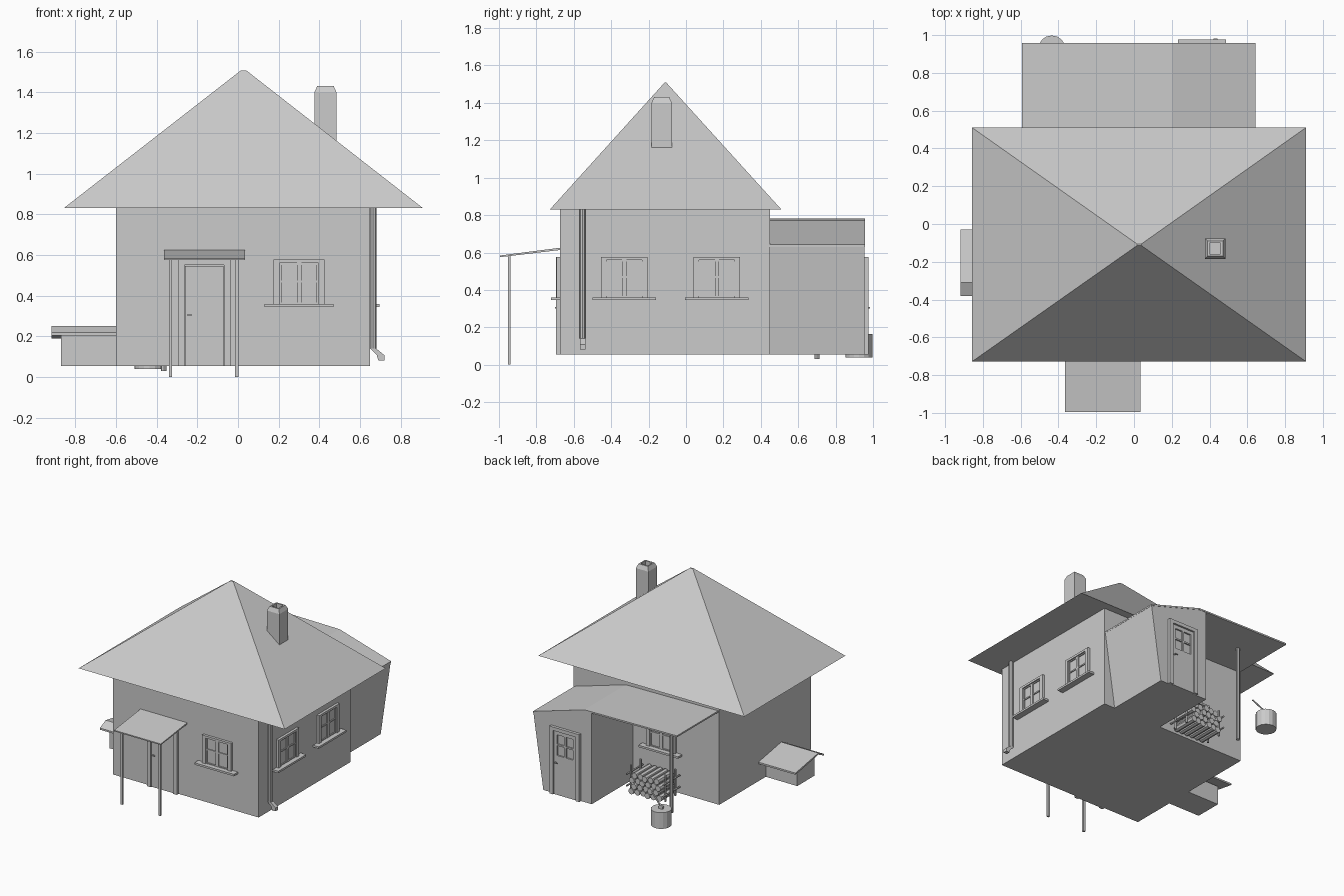
import bpy, bmesh, math
from mathutils import Matrix, Vector

if "Cube" in bpy.data.objects:
    bpy.data.objects.remove(bpy.data.objects["Cube"])


def finish(name, bm):
    bmesh.ops.recalc_face_normals(bm, faces=bm.faces)
    me = bpy.data.meshes.new(name)
    bm.to_mesh(me)
    bm.free()
    ob = bpy.data.objects.new(name, me)
    bpy.context.collection.objects.link(ob)
    return ob


def boxes(name, items, mat=Matrix()):
    """Several boxes (x0, x1, y0, y1, z0, z1) as one object."""
    bm = bmesh.new()
    for x0, x1, y0, y1, z0, z1 in items:
        m = Matrix.Translation(((x0 + x1) / 2, (y0 + y1) / 2, (z0 + z1) / 2))
        bmesh.ops.create_cube(bm, size=1, matrix=mat @ m @ Matrix.Diagonal((x1 - x0, y1 - y0, z1 - z0, 1)))
    return finish(name, bm)


def prism(name, profile, axis, a, b):
    """Extrude a profile along x (points y,z) or y (points x,z)."""
    bm = bmesh.new()
    def put(p, t):
        return bm.verts.new((t, p[0], p[1]) if axis == 'x' else (p[0], t, p[1]))
    lo = [put(p, a) for p in profile]
    hi = [put(p, b) for p in profile]
    bm.faces.new(lo)
    bm.faces.new(hi[::-1])
    n = len(profile)
    for i in range(n):
        bm.faces.new((lo[i], lo[(i + 1) % n], hi[(i + 1) % n], hi[i]))
    return finish(name, bm)


def rods(name, segments, r, sides):
    """Straight rods between pairs of points as one object."""
    bm = bmesh.new()
    for p, q in segments:
        p, q = Vector(p), Vector(q)
        rot = (q - p).to_track_quat('Z', 'Y').to_matrix().to_4x4()
        bmesh.ops.create_cone(bm, cap_ends=True, segments=sides, radius1=r, radius2=r,
                              depth=(q - p).length, matrix=Matrix.Translation((p + q) / 2) @ rot)
    return finish(name, bm)


def place(x, y, deg):
    return Matrix.Translation((x, y, 0)) @ Matrix.Rotation(math.radians(deg), 4, 'Z')


def window(name, mat):
    parts = [(-.17, .17, -.048, 0, .345, .36),                      # sill
             (-.125, .125, -.02, 0, .56, .577),                     # head
             (-.095, .095, -.004, 0, .36, .56),                     # glass
             (-.011, .011, -.013, 0, .36, .56)]                     # mullion
    for s in (-1, 1):
        a, b = sorted((s * .095, s * .125))
        parts.append((a, b, -.02, 0, .36, .56))
        c, d = sorted((s * .011, s * .095))
        parts += [(c, d, -.011, 0, z, z + h) for z, h in ((.36, .007), (.464, .01), (.552, .008))]
        e, f = sorted((s * .087, s * .095))
        parts.append((e, f, -.012, 0, .367, .552))
    boxes(name, parts, mat)


def door(name, mat, glazed):
    parts = [(-.128, -.097, -.022, 0, .055, .55), (.097, .128, -.022, 0, .055, .55),
             (-.128, .128, -.022, 0, .55, .577)]
    if glazed:      # raised leaf with four panes in the upper half
        parts += [(-.095, .095, -.012, 0, .055, .36), (-.095, .095, -.012, 0, .52, .547),
                  (-.095, -.07, -.012, 0, .36, .52), (.07, .095, -.012, 0, .36, .52),
                  (-.008, .008, -.012, 0, .36, .52), (-.07, -.008, -.01, 0, .435, .447),
                  (.008, .07, -.01, 0, .435, .447)]
    else:
        parts.append((-.095, .095, -.012, 0, .055, .547))
    parts += [(-.083, -.075, -.024, -.01, .3, .309), (-.083, -.06, -.028, -.022, .302, .308)]
    boxes(name, parts, mat)


# Main house body
boxes('house_walls', [(-.6, .648, -.673, .45, .055, .83)])

# Hipped main roof with a tiny flat top
bm = bmesh.new()
base = [bm.verts.new(p) for p in ((-.857, -.728, .83), (.91, -.728, .83), (.91, .51, .83), (-.857, .51, .83))]
top = [bm.verts.new(p) for p in ((.015, -.115, 1.508), (.04, -.115, 1.508), (.04, -.105, 1.508), (.015, -.105, 1.508))]
bm.faces.new(base[::-1])
bm.faces.new(top)
for i in range(4):
    j = (i + 1) % 4
    bm.faces.new((base[i], base[j], top[j], top[i]))
finish('main_roof', bm)

# Chimney with bevelled rim and a flue hole
bm = bmesh.new()
rings = []
for h, z in ((.054, 1.1), (.054, 1.4), (.04, 1.432), (.029, 1.432), (.029, 1.36)):
    rings.append([bm.verts.new((.43 + sx * h, -.13 + sy * h, z))
                  for sx, sy in ((-1, -1), (1, -1), (1, 1), (-1, 1))])
for a, b in zip(rings, rings[1:]):
    for i in range(4):
        j = (i + 1) % 4
        bm.faces.new((a[i], a[j], b[j], b[i]))
bm.faces.new(rings[0][::-1])
bm.faces.new(rings[-1])
finish('chimney', bm)

# Rear room with slanted side wall, and its bent roof covering the open porch
prism('rear_room', [(.14, .055), (.555, .055), (.64, .632), (.2, .762), (.14, .762)], 'y', .45, .955)
prism('rear_roof', [(.642, .642), (.2, .772), (-.592, .782), (-.592, .77), (.2, .76), (.642, .63)], 'y', .44, .958)
rods('rear_porch_post', [((-.365, .7, .03), (-.365, .7, .775))], .014, 8)

# Windows and doors
window('front_window', place(.3, -.673, 0))
window('right_window_front', place(.648, -.33, 90))
window('right_window_rear', place(.648, .165, 90))
window('rear_window', place(-.11, .45, 180))
door('front_door', place(-.166, -.673, 0), False)
door('rear_door', place(.36, .955, 180), True)

# Front canopy on two posts
prism('front_canopy', [(-.995, .575), (-.67, .614), (-.67, .626), (-.995, .584)], 'x', -.365, .035)
boxes('canopy_posts', [(x - .008, x + .008, -.953, -.937, 0, .583) for x in (-.332, -.006)])

# Downspout with outward elbow
rods('downspout', [((.664, -.553, .14), (.664, -.553, .83))], .016, 8)
prism('downspout_elbow', [(.65, .14), (.68, .14), (.72, .107), (.72, .082), (.69, .082), (.682, .108)],
      'y', -.568, -.538)

# Low side shed with lopsided roof
prism('side_shed', [(-.33, .055), (-.12, .055), (-.12, .2), (-.31, .238), (-.33, .228)], 'x', -.87, -.6)
prism('side_shed_roof', [(-.38, .218), (-.31, .252), (-.03, .203), (-.03, .19), (-.31, .239), (-.38, .205)],
      'x', -.918, -.6)

# Stacked firewood held by stakes
logs = []
for row in range(4):
    for i in range(6 - row % 2):
        x, z = -.225 + i * .046 + .023 * (row % 2), .08 + row * .041
        logs.append(((x, .47, z), (x, .65 + .008 * ((i + row) % 3), z)))
rods('firewood_logs', logs, .023, 8)
rods('firewood_stakes', [((x, y, .055), (x, y, .26)) for x in (-.258, .038) for y in (.5, .62)], .008, 6)
rods('firewood_rails', [((x, .46, z), (x, .66, z)) for x in (-.268, .048) for z in (.11, .2)], .007, 6)

# Chopping block with an axe
rods('chopping_block', [((-.435, .925, .04), (-.435, .925, .165))], .073, 16)
rods('axe_handle', [((-.445, .928, .17), (-.335, .895, .255))], .006, 6)
prism('axe_head', [(-.455, .185), (-.425, .2), (-.415, .16), (-.45, .15)], 'y', .92, .935)
